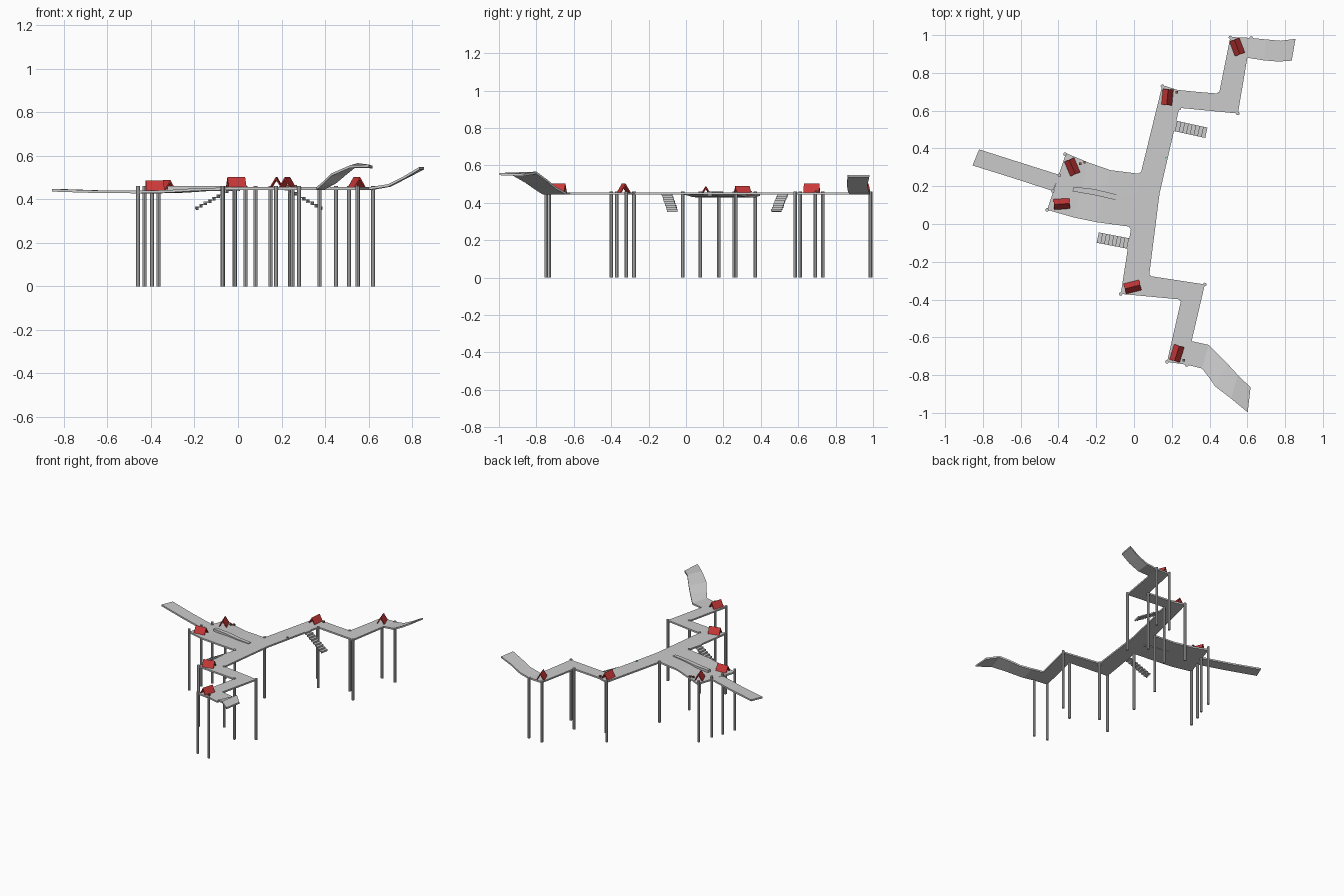
import bpy, math
from mathutils import Matrix, Vector

if "Cube" in bpy.data.objects:
    bpy.data.objects.remove(bpy.data.objects["Cube"])

TOP, THICK = 0.456, 0.012

def material(name, rgb):
    m = bpy.data.materials.new(name)
    m.diffuse_color = (*rgb, 1)
    m.use_nodes = True
    m.node_tree.nodes["Principled BSDF"].inputs["Base Color"].default_value = m.diffuse_color
    return m

red = material("red_canvas", (0.6, 0.04, 0.04))
brown = material("brown_wood", (0.22, 0.12, 0.06))
green = material("green_paint", (0.05, 0.5, 0.3))

def mesh_object(name, verts, faces, mat=None):
    me = bpy.data.meshes.new(name)
    me.from_pydata(verts, [], faces)
    me.update()
    ob = bpy.data.objects.new(name, me)
    bpy.context.collection.objects.link(ob)
    if mat:
        me.materials.append(mat)
    return ob

def prism(name, poly, z0, z1, mat=None):
    """Extrude a counter-clockwise outline from z0 to z1."""
    n = len(poly)
    verts = [(x, y, z) for z in (z0, z1) for x, y in poly]
    faces = [list(range(n))[::-1], list(range(n, 2 * n))]
    faces += [[i, (i + 1) % n, n + (i + 1) % n, n + i] for i in range(n)]
    return mesh_object(name, verts, faces, mat)

def slab(name, sections, thick=THICK):
    """Plank lofted through (left xy, right xy, left z, right z) sections."""
    verts, faces = [], []
    for a, b, za, zb in sections:
        verts += [(*a, za), (*b, zb), (*b, zb - thick), (*a, za - thick)]
    for s in range(len(sections) - 1):
        o = 4 * s
        faces += [[o + k, o + 4 + k, o + 4 + (k + 1) % 4, o + (k + 1) % 4] for k in range(4)]
    e = 4 * (len(sections) - 1)
    faces += [[0, 1, 2, 3], [e + 3, e + 2, e + 1, e]]
    return mesh_object(name, verts, faces)

# zigzag main walkway
outline = [(.51, .99), (.45, .69), (.33, .70), (.23, .71), (.15, .735), (.035, .265),
           (-.015, -.015), (-.07, -.37), (.25, -.40), (.175, -.73), (.28, -.745),
           (.36, -.765), (.395, -.64), (.305, -.62), (.375, -.32), (.08, -.275),
           (.135, .16), (.24, .615), (.55, .585), (.60, .88), (.62, .985)]
prism("main_walkway", outline, TOP - THICK, TOP)

# wide west platform, dipping gently
slab("west_platform", [((.035, .265), (-.015, -.015), TOP, TOP),
                       ((-.125, .285), (-.20, .01), .451, .451),
                       ((-.24, .325), (-.32, .035), .443, .443),
                       ((-.36, .375), (-.46, .075), .440, .440)])

# three ramps
slab("west_ramp", [((-.395, .26), (-.43, .175), .440, .440),
                   ((-.61, .328), (-.64, .243), .441, .441),
                   ((-.82, .395), (-.855, .31), .448, .448)])
slab("north_ramp", [((.62, .985), (.60, .88), TOP, TOP),
                    ((.70, .977), (.69, .866), .470, .470),
                    ((.775, .970), (.765, .860), .508, .508),
                    ((.855, .980), (.835, .865), .550, .550)])
slab("south_ramp", [((.395, -.64), (.36, -.765), TOP, TOP),
                    ((.45, -.695), (.395, -.81), .485, .485),
                    ((.495, -.74), (.43, -.86), .523, .520),
                    ((.55, -.80), (.515, -.925), .567, .557),
                    ((.617, -.865), (.602, -.997), .555, .560)])

# raised level strip on the west platform
north = [(.01, .14), (-.10, .158), (-.21, .185), (-.32, .197)]
south = [(-.325, .173), (-.21, .153), (-.10, .128), (.006, .115)]
prism("raised_strip", north + south, .438, .461)

# support posts
posts = [(.51, .988), (.62, .985), (.15, .73), (.45, .69), (.55, .585), (.24, .612),
         (.035, .265), (-.365, .37), (-.395, .258), (-.43, .175), (-.46, .075),
         (-.015, -.017), (.08, -.278), (-.07, -.37), (.375, -.32), (.25, -.40),
         (.175, -.73), (.28, -.747)]
for x, y in posts:
    bpy.ops.mesh.primitive_cylinder_add(vertices=8, radius=.0095, depth=.461,
                                        location=(x, y, .2305))
    bpy.context.object.name = "support_post"

# open A-frame tents
def tent(x, y, deg, z):
    half, h, t, l = .028, .047, .006, .042
    prof = [(-half, 0), (-half + t, 0), (0, h - 2 * t), (half - t, 0), (half, 0), (0, h)]
    verts = [(sx, py, pz) for sx in (-l, l) for py, pz in prof]
    faces = [[0, 5, 2, 1], [2, 5, 4, 3], [6, 7, 8, 11], [8, 9, 10, 11]]
    faces += [[i, (i + 1) % 6, 6 + (i + 1) % 6, 6 + i] for i in range(6)]
    ob = mesh_object("tent", verts, faces, red)
    ob.matrix_world = Matrix.Translation((x, y, z)) @ Matrix.Rotation(math.radians(deg), 4, 'Z')

for x, y, deg, z in [(.546, .937, -69, TOP), (.177, .672, 85, TOP), (-.327, .302, -67, .442),
                     (-.382, .106, 4, .441), (-.008, -.333, 14, TOP), (.227, -.685, 73, TOP)]:
    tent(x, y, deg, z)

# folded stairs hanging from the walkway
def stairs(name, start, end, steps=9, width=.056, drop=.1, t=.005):
    a, b = Vector(start), Vector(end)
    run, rise = (b - a).length / steps, drop / steps
    path = [(0, 0)]
    for i in range(steps):
        path += [((i + 1) * run, -i * rise), ((i + 1) * run, -(i + 1) * rise)]
    verts, faces = [], []
    for u, w in path:
        for v, dx, dz in ((-1, 0, 0), (1, 0, 0), (1, -t, -t), (-1, -t, -t)):
            verts.append((u + dx, v * width / 2, w + dz))
    n = len(path)
    for s in range(n - 1):
        o = 4 * s
        faces += [[o + k, o + (k + 1) % 4, o + 4 + (k + 1) % 4, o + 4 + k] for k in range(4)]
    faces += [[3, 2, 1, 0], [4 * n - 4 + k for k in range(4)]]
    ob = mesh_object(name, verts, faces)
    d = b - a
    ob.matrix_world = (Matrix.Translation((*a, TOP))
                       @ Matrix.Rotation(math.atan2(d.y, d.x), 4, 'Z'))

stairs("east_stairs", (.205, .522), (.383, .483))
stairs("west_stairs", (-.015, -.106), (-.192, -.072))

# small stools by the tents and a little marker on the walkway
def block(name, x, y, z, s, mat):
    h = s / 2
    prism(name, [(x - h, y - h), (x + h, y - h), (x + h, y + h), (x - h, y + h)], z, z + s * .8, mat)

for x, y, z in [(-.285, .32, .443), (-.262, .327, .444), (.226, .697, TOP), (.264, -.722, TOP)]:
    block("stool", x, y, z, .013, brown)
block("marker", .168, .35, TOP, .008, green)
